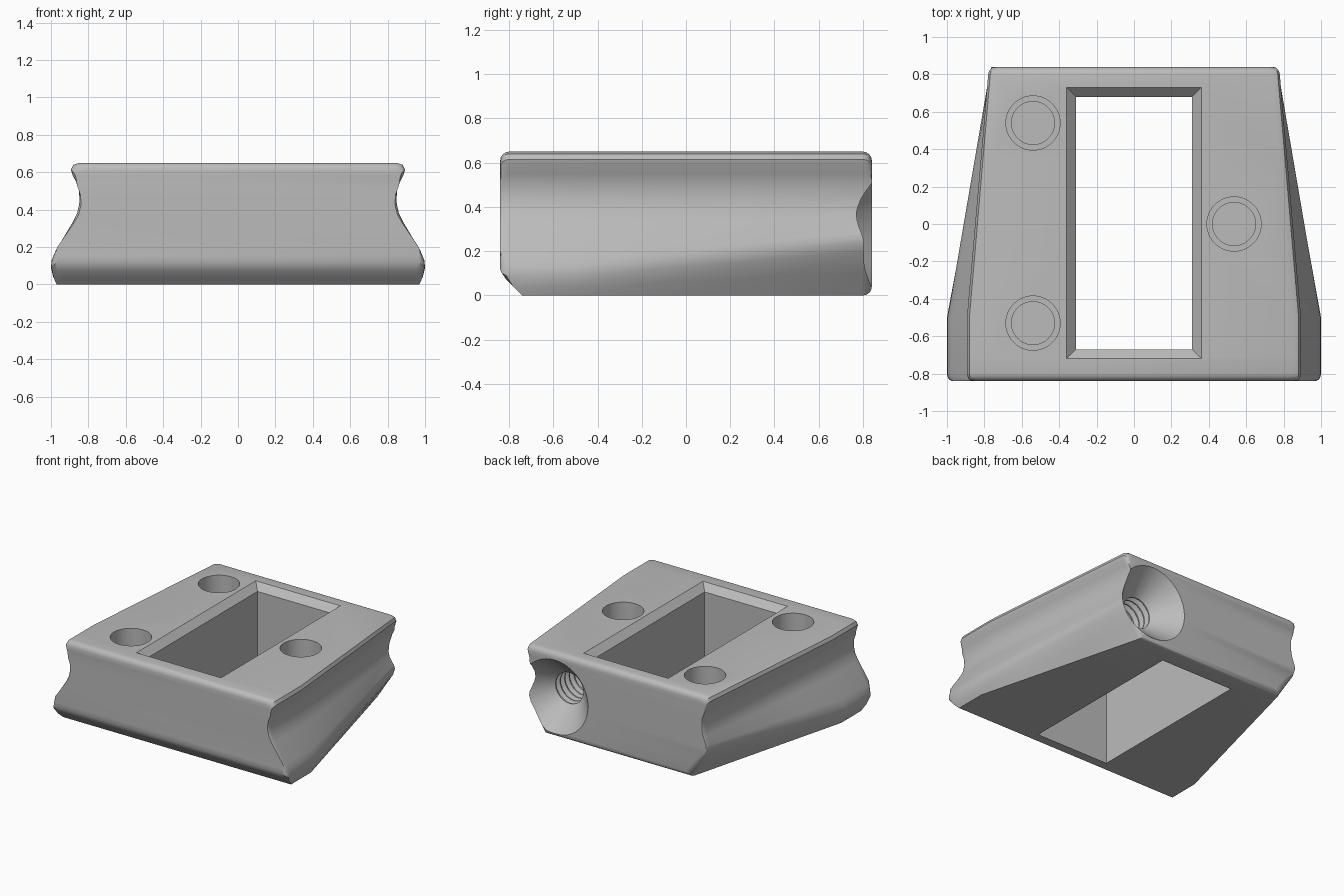
import bpy, bmesh, math

if "Cube" in bpy.data.objects:
    bpy.data.objects.remove(bpy.data.objects["Cube"])

HEIGHT, FRONT, BACK, KINK = 0.65, -0.84, 0.84, -0.5

grey = bpy.data.materials.new("plain_grey")
grey.use_nodes = True
colour = (0.5, 0.5, 0.5, 1)
grey.diffuse_color = colour
grey.node_tree.nodes["Principled BSDF"].inputs["Base Color"].default_value = colour


def make_object(name, bm):
    bmesh.ops.recalc_face_normals(bm, faces=bm.faces)
    mesh = bpy.data.meshes.new(name)
    bm.to_mesh(mesh)
    bm.free()
    mesh.materials.append(grey)
    obj = bpy.data.objects.new(name, mesh)
    bpy.context.collection.objects.link(obj)
    return obj


def loft(bm, rings, caps=True):
    """Skin a list of closed rings of coordinates."""
    rings = [[bm.verts.new(p) for p in ring] for ring in rings]
    n = len(rings[0])
    for a, b in zip(rings, rings[1:]):
        for i in range(n):
            j = (i + 1) % n
            bm.faces.new((a[i], a[j], b[j], b[i]))
    if caps:
        bm.faces.new(rings[0])
        bm.faces.new(rings[-1])
    return rings


def lathe(name, profile, place, steps=48):
    """Revolve (radius, depth) points; place maps local coordinates to the model."""
    bm = bmesh.new()
    angles = [math.tau * k / steps for k in range(steps)]
    loft(bm, [[place(r * math.cos(a), r * math.sin(a), d) for a in angles]
              for r, d in profile])
    return make_object(name, bm)


# Waisted side profile: half width at the front, half width at the back, heights
front_x = (.97, .988, 1.0, .996, .975, .885, .86, .847, .85, .866, .885, .893, .88, .85)
front_z = (0, .04, .09, .13, .18, .33, .38, .44, .5, .55, .585, .615, .64, HEIGHT)
back_x = (.62, .69, .75, .767, .765, .745, .735, .73, .734, .75, .768, .776, .765, .735)
back_z = (0, .11, .2, .25, .28, .34, .38, .44, .5, .55, .585, .615, .64, HEIGHT)


def section(y, inset=0.0):
    t = min(max((y - KINK) / (BACK - KINK), 0), 1)
    right, left = [], []
    for xa, za, xb, zb in zip(front_x, front_z, back_x, back_z):
        x, z = xa + (xb - xa) * t, za + (zb - za) * t
        x -= inset * (0.2 if 0.17 < z < 0.57 else 0.8)
        z = inset + z * (HEIGHT - 2 * inset) / HEIGHT
        # sloped lower front edge
        yy = max(y, FRONT + 0.1 - z)
        right.append((x, yy, z))
        left.append((-x, yy, z))
    return right + left[::-1]


# Main body with rounded ends
R = 0.04
bends = [(R * (1 - math.cos(a)), R * (1 - math.sin(a)))
         for a in (math.radians(d) for d in (0, 22.5, 45, 67.5, 90))]
stations = [(FRONT + dy, inset) for dy, inset in bends]
stations += [(-0.7, 0), (KINK, 0), (-0.1, 0), (0.35, 0)]
stations += [(BACK - dy, inset) for dy, inset in reversed(bends)]
bm = bmesh.new()
rings = loft(bm, [section(y, i) for y, i in stations], caps=False)
for ring in (rings[0], rings[-1]):
    n = len(ring)
    for i in range(n // 2 - 1):
        bm.faces.new((ring[i], ring[i + 1], ring[n - 2 - i], ring[n - 1 - i]))
body = make_object("body", bm)

cutters = []

# Rectangular window with a chamfered upper rim
bm = bmesh.new()
loft(bm, [[(sx * w, 0.005 + sy * (w + 0.365), z)
           for sx, sy in ((-1, -1), (1, -1), (1, 1), (-1, 1))]
          for w, z in ((.31, -.1), (.31, .6), (.36, HEIGHT), (.36, .8))])
cutters.append(make_object("window_cutter", bm))

# Three stepped round sockets in the top
for cx, cy in ((-.54, .54), (-.54, -.53), (.535, 0)):
    cutters.append(lathe("socket_cutter",
                         [(.145, .8), (.145, .45), (.115, .45), (.115, .38)],
                         lambda a, b, d, cx=cx, cy=cy: (cx + a, cy + b, d)))

# Countersunk threaded hole in the back
thread = [(.32, BACK + .04), (.15, .69)]
for k in range(7):
    y = .66 - k * .055
    thread += [(.118, y), (.118, y - .01), (.15, y - .03), (.15, y - .037)]
cutters.append(lathe("threaded_hole_cutter", thread,
                     lambda a, b, d: (.53 + a, d, .31 + b)))

for cutter in cutters:
    mod = body.modifiers.new("cut", "BOOLEAN")
    mod.operation = "DIFFERENCE"
    mod.solver = "EXACT"
    mod.object = cutter
    cutter.hide_render = True

bpy.ops.object.select_all(action="DESELECT")
bpy.context.view_layer.objects.active = body
body.select_set(True)
for mod in list(body.modifiers):
    bpy.ops.object.modifier_apply(modifier=mod.name)
for cutter in cutters:
    bpy.data.objects.remove(cutter)
bpy.ops.object.shade_smooth_by_angle(angle=math.radians(30))
